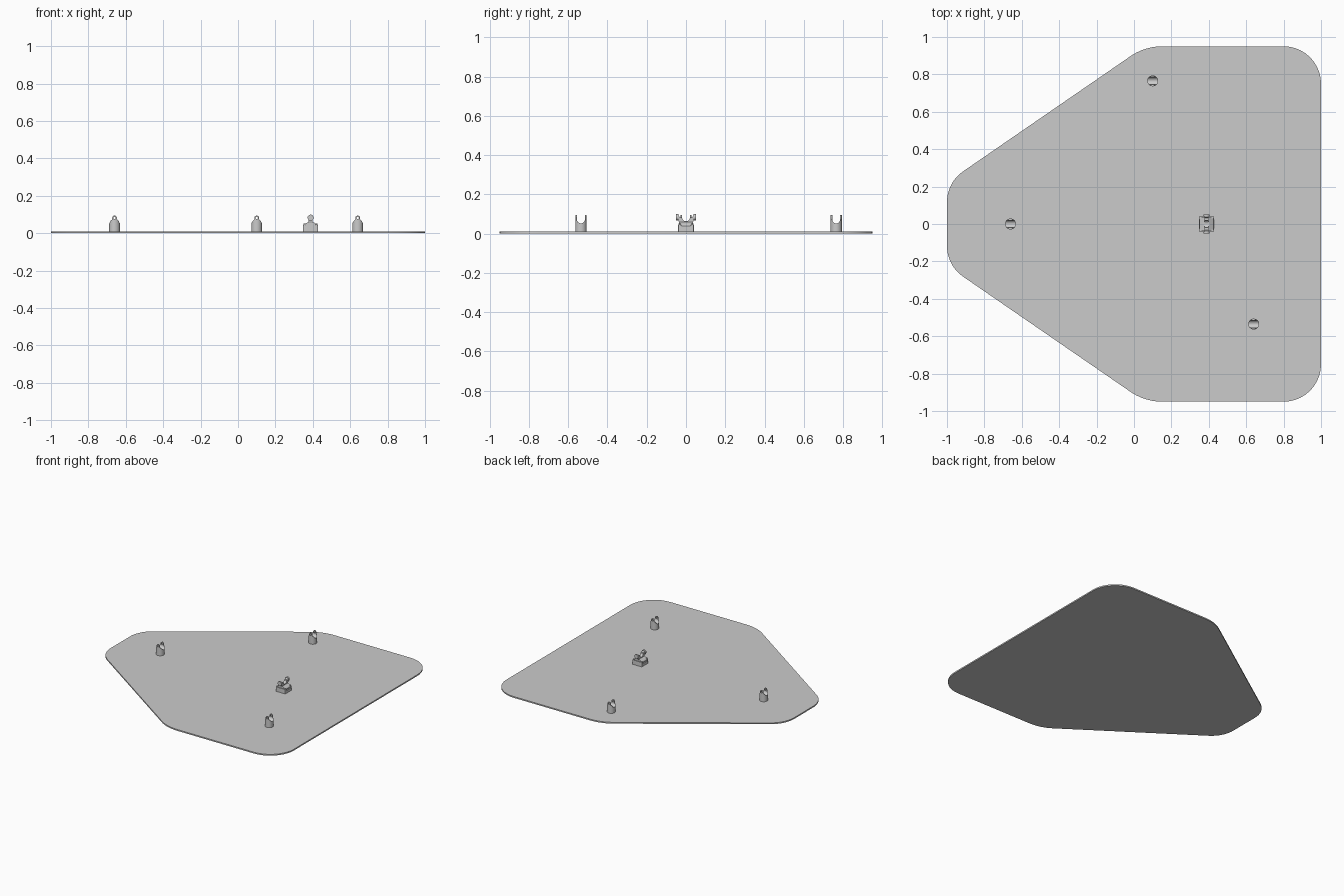
import bpy, bmesh, math
from mathutils import Vector

if "Cube" in bpy.data.objects:
    bpy.data.objects.remove(bpy.data.objects["Cube"])


def prism(name, pts, depth, plane="xy", offset=0.0):
    """Extrude a 2D outline; xz profiles extrude along y, yz along x (both centred)."""
    bm = bmesh.new()
    if plane == "xy":
        f = lambda p, d: (p[0], p[1], d)
        a, b = offset, offset + depth
    elif plane == "xz":
        f = lambda p, d: (p[0], d, p[1])
        a, b = offset - depth / 2, offset + depth / 2
    else:
        f = lambda p, d: (d, p[0], p[1])
        a, b = offset - depth / 2, offset + depth / 2
    lo = [bm.verts.new(f(p, a)) for p in pts]
    hi = [bm.verts.new(f(p, b)) for p in pts]
    bm.faces.new(lo)
    bm.faces.new(hi)
    n = len(pts)
    for i in range(n):
        bm.faces.new((lo[i], lo[(i + 1) % n], hi[(i + 1) % n], hi[i]))
    bmesh.ops.recalc_face_normals(bm, faces=bm.faces)
    me = bpy.data.meshes.new(name)
    bm.to_mesh(me)
    bm.free()
    ob = bpy.data.objects.new(name, me)
    bpy.context.collection.objects.link(ob)
    return ob


def arc(cx, cy, r, a0, a1, n):
    return [(cx + r * math.cos(math.radians(a0 + (a1 - a0) * i / n)),
             cy + r * math.sin(math.radians(a0 + (a1 - a0) * i / n))) for i in range(n + 1)]


def circle(cx, cy, r, n=24):
    return arc(cx, cy, r, 0, 360, n)[:-1]


def rounded(corners, seg=10):
    """Outline with a circular fillet at each (x, y, radius) corner."""
    out = []
    for i, (x, y, r) in enumerate(corners):
        p = Vector((x, y))
        u = (Vector(corners[i - 1][:2]) - p).normalized()
        v = (Vector(corners[(i + 1) % len(corners)][:2]) - p).normalized()
        half = u.angle(v) / 2
        c = p + (u + v).normalized() * r / math.sin(half)
        s, e = p + u * r / math.tan(half) - c, p + v * r / math.tan(half) - c
        a0 = math.atan2(s.y, s.x)
        d = (math.atan2(e.y, e.x) - a0 + math.pi) % math.tau - math.pi
        out += arc(c.x, c.y, r, math.degrees(a0), math.degrees(a0 + d), seg)
    return out


def boolean(ob, cutter, op="DIFFERENCE"):
    m = ob.modifiers.new("cut", "BOOLEAN")
    m.operation, m.object, m.solver = op, cutter, "EXACT"
    bpy.context.view_layer.update()
    me = bpy.data.meshes.new_from_object(ob.evaluated_get(bpy.context.evaluated_depsgraph_get()))
    ob.modifiers.clear()
    ob.data = me
    bpy.data.objects.remove(cutter)


def smooth(ob):
    bpy.ops.object.select_all(action="DESELECT")
    ob.select_set(True)
    bpy.context.view_layer.objects.active = ob
    bpy.ops.object.shade_smooth_by_angle(angle=math.radians(30))


T = 0.01

# Thin plate with filleted corners
plate = prism("base_plate", rounded([
    (-1, -0.222, 0.2), (0.058, -0.95, 0.3), (1, -0.95, 0.2),
    (1, 0.95, 0.2), (0.058, 0.95, 0.3), (-1, 0.222, 0.2)]), T)
smooth(plate)

# Round clevis post: shouldered from the front, U-slot from the side, pin hole
post = prism("clevis_post", circle(0, 0, 0.029, 48), 0.09, offset=T - 0.001)
profile = ([(-0.04, 0), (0.04, 0), (0.04, 0.048)] + [(0.029, 0.055), (0.024, 0.064), (0.013, 0.073)]
           + arc(0, 0.081, 0.013, 0, 180, 14)
           + [(-0.013, 0.073), (-0.024, 0.064), (-0.029, 0.055), (-0.04, 0.048)])
boolean(post, prism("cutter", profile, 0.2, "xz"), "INTERSECT")
slot = arc(0, 0.072, 0.02, 180, 360, 18) + [(0.02, 0.15), (-0.02, 0.15)]
boolean(post, prism("cutter", slot, 0.2, "yz"))
boolean(post, prism("cutter", circle(0, 0.081, 0.006, 16), 0.2, "xz"))
smooth(post)
spots = [(0.10, 0.765), (-0.66, 0.0), (0.64, -0.535)]
for i, (x, y) in enumerate(spots):
    ob = post
    if i:
        ob = post.copy()
        bpy.context.collection.objects.link(ob)
    ob.location = (x, y, 0)

# Central bracket foot with shallow side notches
CX = 0.388
foot = prism("bracket_foot", rounded([
    (-0.041, -0.04, 0.005), (0.041, -0.04, 0.005),
    (0.041, 0.04, 0.005), (-0.041, 0.04, 0.005)], 4), 0.035, offset=T - 0.001)
for s in (-1, 1):
    boolean(foot, prism("cutter", [(s * 0.034, -0.024), (s * 0.06, -0.024),
                                   (s * 0.06, 0.024), (s * 0.034, 0.024)], 0.1, offset=0.03))
foot.location.x = CX
smooth(foot)

# Sloped saddle on the foot
saddle = prism("bracket_saddle", [(-0.039, 0.04), (0.039, 0.04), (0.034, 0.047),
                                  (0.016, 0.058), (-0.016, 0.058), (-0.034, 0.047)], 0.07, "xz")
saddle.location.x = CX

# Clamp bar with a U-shaped cradle and flared ends
half = [(0.034, 0.05), (0.038, 0.066), (0.051, 0.066), (0.051, 0.092), (0.037, 0.092), (0.032, 0.083)]
dip = arc(0, 0.083, 0.02, 0, -180, 14)
bar = prism("clamp_bar", half + dip + [(-y, z) for y, z in reversed(half)], 0.022, "yz")
bar.location.x = CX
smooth(bar)

# Pins capping the clamp arms
for s, side in ((-1, "front"), (1, "back")):
    pin = prism("clamp_pin_" + side, circle(0, 0.083, 0.016, 24), 0.012, "xz", s * 0.045)
    pin.location.x = CX
    smooth(pin)

# Four bolt heads on the foot corners
for sx in (-1, 1):
    for sy in (-1, 1):
        bolt = prism("foot_bolt", circle(CX + sx * 0.032, sy * 0.033, 0.006, 12), 0.008, offset=0.043)
        smooth(bolt)
